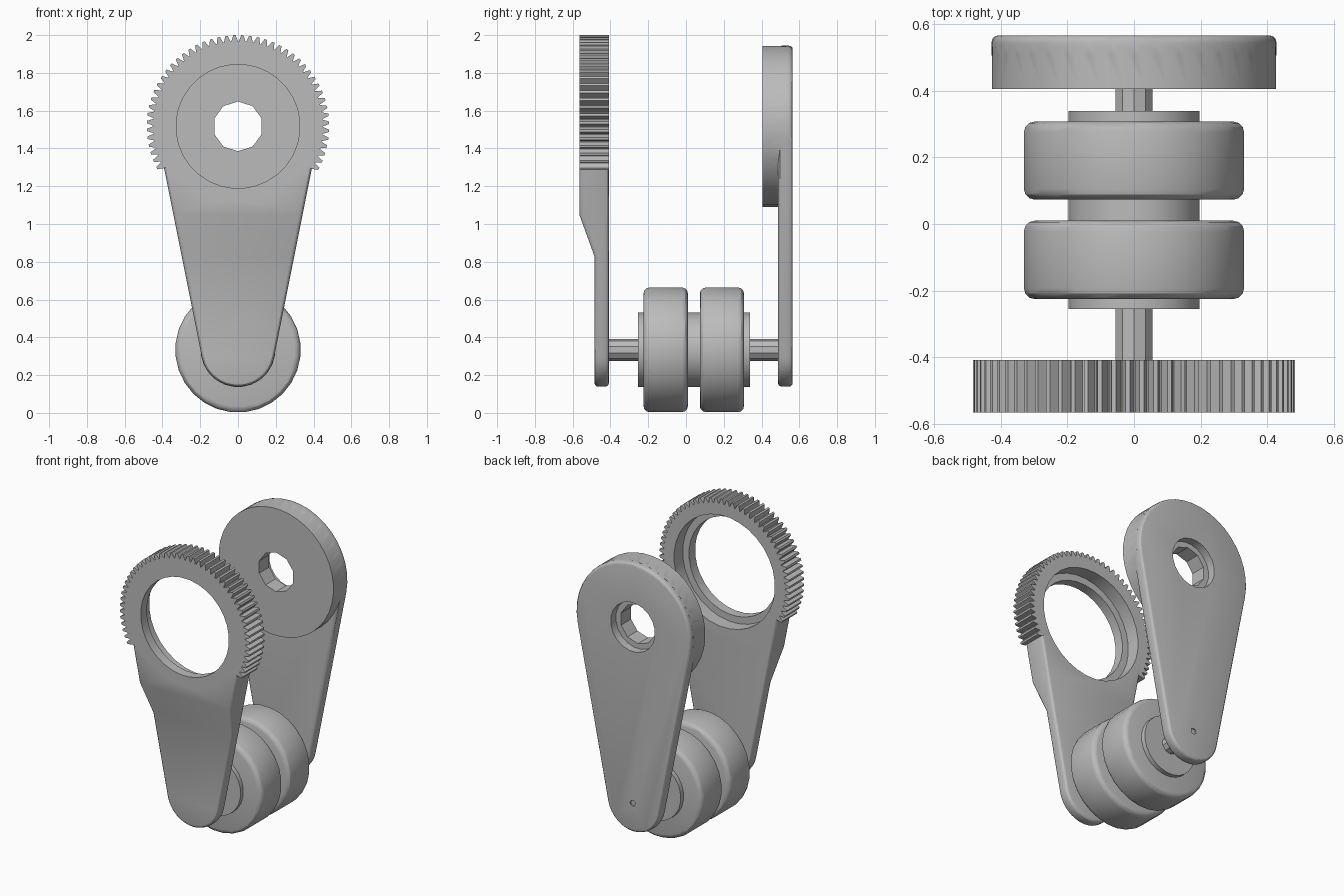
import bpy, bmesh, math

if "Cube" in bpy.data.objects:
    bpy.data.objects.remove(bpy.data.objects["Cube"])

grey = bpy.data.materials.new("plain_grey")
grey.diffuse_color = (0.5, 0.5, 0.5, 1)
grey.use_nodes = True
grey.node_tree.nodes["Principled BSDF"].inputs["Base Color"].default_value = grey.diffuse_color
LOW, HIGH = 0.334, 1.517        # heights of the roller axis and the ring axis


def finish(name, bm):
    bmesh.ops.recalc_face_normals(bm, faces=bm.faces)
    me = bpy.data.meshes.new(name)
    bm.to_mesh(me)
    bm.free()
    me.materials.append(grey)
    ob = bpy.data.objects.new(name, me)
    bpy.context.collection.objects.link(ob)
    return ob


def prism(pts, y0, y1):
    """Extrude an x-z outline from y0 to y1."""
    bm = bmesh.new()
    face = bm.faces.new([bm.verts.new((x, y0, z)) for x, z in pts])
    new = bmesh.ops.extrude_face_region(bm, geom=[face])["geom"]
    bmesh.ops.translate(bm, vec=(0, y1 - y0, 0),
                        verts=[v for v in new if isinstance(v, bmesh.types.BMVert)])
    return bm


def arc(r, z, a0, a1, n):
    return [(r * math.cos(a0 + (a1 - a0) * i / n), z + r * math.sin(a0 + (a1 - a0) * i / n))
            for i in range(n + 1)]


def disc(name, r, z, y0, y1, n=28):
    turn = math.pi / n
    return finish(name, prism(arc(r, z, turn, turn + 2 * math.pi, n)[:-1], y0, y1))


def use(ob, mod):
    bpy.context.view_layer.objects.active = ob
    bpy.ops.object.modifier_apply(modifier=mod.name)


def bevel(ob, width, segments=3):
    m = ob.modifiers.new("round", "BEVEL")
    m.width, m.segments = width, segments
    m.limit_method, m.angle_limit = "ANGLE", math.radians(40)
    use(ob, m)


def combine(ob, other, operation):
    m = ob.modifiers.new("combine", "BOOLEAN")
    m.object, m.operation, m.solver = other, operation, "EXACT"
    use(ob, m)
    bpy.data.objects.remove(other)


def smooth(ob):
    bpy.ops.object.select_all(action="DESELECT")
    ob.select_set(True)
    bpy.context.view_layer.objects.active = ob
    bpy.ops.object.shade_smooth_by_angle(angle=math.radians(30))


# Tapered arm outline: two circles joined by their tangents
R, r = 0.427, 0.195
tilt = math.asin((R - r) / (HIGH - LOW))
outline = (arc(R, HIGH, -tilt, math.pi + tilt, 22)
           + arc(r, LOW, math.pi + tilt, 2 * math.pi - tilt, 16))

# Front arm: thick at the ring, stepping back to a thin plate below
bm = prism(outline, -0.565, -0.408)
for z in (1.05, 0.83):
    bmesh.ops.bisect_plane(bm, geom=bm.verts[:] + bm.edges[:] + bm.faces[:],
                           plane_co=(0, 0, z), plane_no=(0, 0, 1))
for v in bm.verts:
    if v.co.y < -0.5 and v.co.z < 0.84:
        v.co.y = -0.485
front_arm = finish("front_gear_arm", bm)
bevel(front_arm, 0.02)

# Toothed ring: teeth over the upper sweep, plain rim inside the arm below
TEETH, START, END = 48, math.radians(-30), math.radians(210)
step = (END - START) / TEETH
rim = []
for i in range(TEETH):
    for f, rad in ((0.0, 0.45), (0.3, 0.483), (0.6, 0.483), (0.9, 0.45)):
        a = START + (i + f) * step
        rim.append((rad * math.cos(a), HIGH + rad * math.sin(a)))
rim += arc(0.40, HIGH, END, START + 2 * math.pi, 12)
combine(front_arm, finish("toothed_ring", prism(rim, -0.565, -0.408)), "UNION")
combine(front_arm, disc("ring_bore", 0.328, HIGH, -0.7, -0.3, 32), "DIFFERENCE")
combine(front_arm, disc("ring_recess", 0.375, HIGH, -0.50, -0.3, 32), "DIFFERENCE")
smooth(front_arm)

# Back arm: thin plate with a round boss facing the front
back_arm = finish("back_arm", prism(outline, 0.487, 0.565))
bevel(back_arm, 0.02)
combine(back_arm, disc("boss", R, HIGH, 0.404, 0.53, 40), "UNION")
combine(back_arm, disc("boss_bore", 0.132, HIGH, 0.3, 0.7, 10), "DIFFERENCE")
combine(back_arm, disc("boss_recess", 0.165, HIGH, 0.51, 0.7, 20), "DIFFERENCE")
combine(back_arm, disc("pin_recess", 0.02, LOW, 0.555, 0.7, 10), "DIFFERENCE")
smooth(back_arm)

# Axle, hub and the two rollers between the arms
smooth(disc("axle", 0.058, LOW, -0.42, 0.50, 10))
smooth(disc("hub", 0.198, LOW, -0.254, 0.338, 24))
for name, y0, y1 in (("front_roller", -0.225, 0.01), ("back_roller", 0.073, 0.307)):
    roller = disc(name, 0.332, LOW, y0, y1, 28)
    bevel(roller, 0.032)
    smooth(roller)
